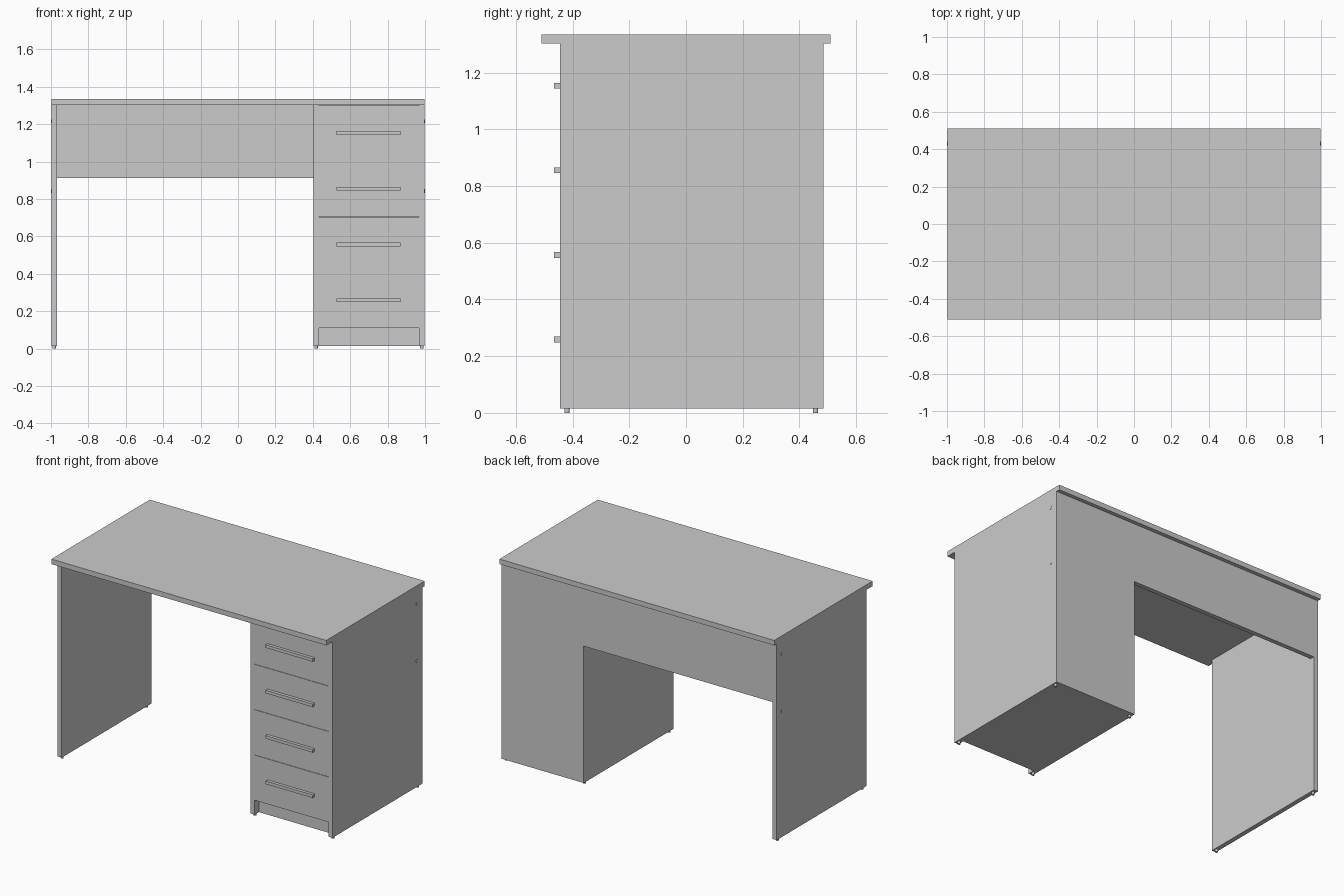
import bpy
import math

old = bpy.data.objects.get("Cube")
if old:
    bpy.data.objects.remove(old, do_unlink=True)

grey = bpy.data.materials.new("light_grey")
grey.use_nodes = True
colour = (0.6, 0.6, 0.6, 1)
grey.diffuse_color = colour
grey.node_tree.nodes["Principled BSDF"].inputs["Base Color"].default_value = colour


def box(name, x, y, z):
    """Box spanning the given (low, high) ranges."""
    spans = (x, y, z)
    bpy.ops.mesh.primitive_cube_add(size=1, location=[(a + b) / 2 for a, b in spans])
    ob = bpy.context.object
    ob.name = name
    ob.scale = [b - a for a, b in spans]
    bpy.ops.object.transform_apply(location=False, rotation=False, scale=True)
    ob.data.materials.append(grey)
    return ob


def disc(name, centre, radius, depth, axis_x=False):
    bpy.ops.mesh.primitive_cylinder_add(
        vertices=24, radius=radius, depth=depth, location=centre,
        rotation=(0, math.pi / 2 if axis_x else 0, 0))
    ob = bpy.context.object
    ob.name = name
    ob.data.materials.append(grey)
    bpy.ops.object.shade_smooth_by_angle(angle=math.radians(40))


FRONT, BACK = -0.445, 0.485
BASE, UNDER = 0.015, 1.302
EDGE, THICK = 0.998, 0.03
INNER = EDGE - THICK
DIV_L, DIV_R = 0.403, 0.432

# Desk top
box("desk_top", (-EDGE, EDGE), (-0.51, 0.51), (UNDER, 1.335))

# Upright panels with feet
panels = {
    "right_side_panel": (-EDGE, -INNER),
    "pedestal_divider": (DIV_L, DIV_R),
    "left_side_panel": (INNER, EDGE),
}
for name, span in panels.items():
    box(name, span, (FRONT, BACK), (BASE, UNDER))
    for end, y in (("front", -0.42), ("back", 0.457)):
        disc(f"{name}_{end}_foot", (sum(span) / 2, y, BASE / 2), 0.009, BASE)

# Back panels
box("modesty_panel", (-INNER, DIV_L), (BACK - THICK, BACK), (0.913, UNDER))
box("pedestal_back", (DIV_R, INNER), (BACK - THICK, BACK), (BASE, UNDER))

# Pedestal floor and recessed plinth
box("pedestal_floor", (DIV_R, INNER), (-0.37, BACK - THICK), (BASE, BASE + THICK))
box("pedestal_plinth", (DIV_R, INNER), (-0.4, -0.37), (BASE, 0.11))

# Drawers with bar handles
height = (UNDER - 0.11) / 4
for i in range(4):
    z = 0.11 + i * height
    box(f"drawer_front_{i + 1}", (DIV_R, INNER), (FRONT, FRONT + THICK),
        (z, z + height - 0.002))
    mid = z + height / 2
    box(f"drawer_handle_{i + 1}", (0.526, 0.868), (FRONT - 0.02, FRONT),
        (mid - 0.01, mid + 0.01))

# Bolt caps on the outer sides
for side, sign in (("left", 1), ("right", -1)):
    for level, z in (("upper", 1.215), ("lower", 0.842)):
        disc(f"{side}_{level}_bolt_cap", (sign * (EDGE - 0.001), 0.43, z),
             0.01, 0.006, axis_x=True)
